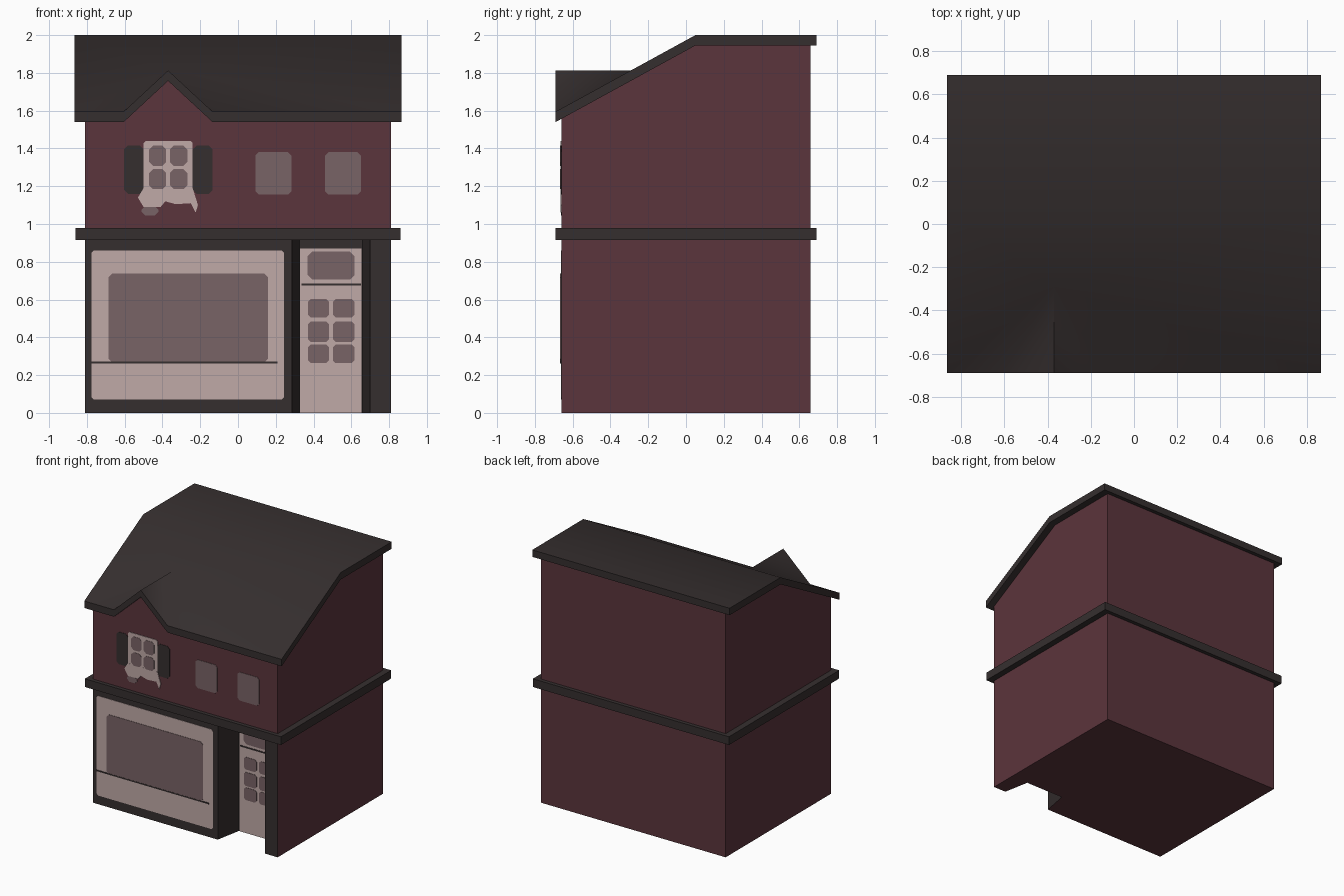
import bpy, bmesh, math
from mathutils import Vector

if "Cube" in bpy.data.objects:
    bpy.data.objects.remove(bpy.data.objects["Cube"])


def material(name, rgb):
    m = bpy.data.materials.new(name)
    m.diffuse_color = (*rgb, 1)
    m.use_nodes = True
    m.node_tree.nodes["Principled BSDF"].inputs["Base Color"].default_value = m.diffuse_color
    return m


RED = material("wine red wall", (0.105, 0.035, 0.045))
DARK = material("charcoal trim", (0.036, 0.028, 0.028))
PINK = material("pale pink paint", (0.53, 0.40, 0.39))
GLASS = material("mauve glass", (0.19, 0.127, 0.132))


def solid(name, verts, faces, push, *mats):
    """Extrude a sheet of faces along a vector into a closed solid."""
    bm = bmesh.new()
    vs = [bm.verts.new(v) for v in verts]
    fs = [bm.faces.new([vs[i] for i in f]) for f in faces]
    out = bmesh.ops.extrude_face_region(bm, geom=fs, use_keep_orig=True)
    moved = [g for g in out["geom"] if isinstance(g, bmesh.types.BMVert)]
    bmesh.ops.translate(bm, verts=moved, vec=Vector(push))
    bmesh.ops.recalc_face_normals(bm, faces=bm.faces[:])
    me = bpy.data.meshes.new(name)
    bm.to_mesh(me)
    bm.free()
    for m in mats:
        me.materials.append(m)
    ob = bpy.data.objects.new(name, me)
    bpy.context.collection.objects.link(ob)
    return ob


def prism(name, verts, push, *mats):
    return solid(name, verts, [range(len(verts))], push, *mats)


def plate(name, x0, x1, z0, z1, mat, y=-0.66, layer=1, r=0.012):
    """Thin painted panel with clipped corners on a front-facing wall."""
    pts = [(x0 + r, z0), (x1 - r, z0), (x1, z0 + r), (x1, z1 - r),
           (x1 - r, z1), (x0 + r, z1), (x0, z1 - r), (x0, z0 + r)]
    if r == 0:
        pts = [(x0, z0), (x1, z0), (x1, z1), (x0, z1)]
    return prism(name, [(x, y, z) for x, z in pts], (0, -0.003 * layer, 0), mat)


WX, WY = 0.81, 0.66          # wall half sizes
RX, RY = 0.865, 0.69         # roof half sizes
DOOR_Y = -0.45
THICK = 0.055

# Ground floor with the tapered door recess; shopfront faces are charcoal
plan = [(-WX, -WY), (0.285, -WY), (0.325, DOOR_Y), (0.66, DOOR_Y),
        (0.70, -WY), (WX, -WY), (WX, WY), (-WX, WY)]
ground = prism("ground_floor", [(x, y, 0) for x, y in plan], (0, 0, 0.93), RED, DARK)
for p in ground.data.polygons:
    if p.center.y < DOOR_Y + 0.01 and abs(p.normal.z) < 0.5:
        p.material_index = 1

# Band between the floors
prism("floor_band", [(-0.86, -RY, 0.915), (0.86, -RY, 0.915), (0.86, RY, 0.915),
                     (-0.86, RY, 0.915)], (0, 0, 0.065), DARK)


# Roof surface: front slope, flat rear part and gabled dormer
def slope_z(y):
    return 1.595 + (y + RY) * 0.405 / (0.05 + RY)


DX, DW, DZ = -0.37, 0.235, 1.813
dy = -RY + (DZ - 1.595) * (0.05 + RY) / 0.405
roof_pts = [(-RX, -RY, 1.595), (DX - DW, -RY, 1.595), (DX, -RY, DZ),
            (DX + DW, -RY, 1.595), (RX, -RY, 1.595), (DX, dy, DZ),
            (-RX, 0.05, 2), (RX, 0.05, 2), (RX, RY, 2), (-RX, RY, 2)]
roof = solid("roof", roof_pts,
             [(0, 1, 5, 6), (5, 3, 4, 7), (6, 5, 7), (1, 2, 5), (2, 3, 5), (6, 7, 8, 9)],
             (0, 0, -THICK), DARK)
bpy.context.view_layer.objects.active = roof
roof.select_set(True)
bpy.ops.object.shade_smooth_by_angle(angle=math.radians(50))

# Upper walls follow the underside of the roof
profile = [(-WY, 0.95), (WY, 0.95), (WY, 2 - THICK), (0.05, 2 - THICK),
           (-WY, slope_z(-WY) - THICK)]
prism("upper_walls", [(-WX, y, z) for y, z in profile], (2 * WX, 0, 0), RED)
prism("dormer_wall", [(DX - DW, -WY, 1.54), (DX + DW, -WY, 1.54),
                      (DX, -WY, DZ - THICK)], (0, 0.34, 0), RED)

# Shop window
plate("shop_window_frame", -0.775, 0.243, 0.07, 0.86, PINK)
plate("shop_window_glass", -0.685, 0.158, 0.265, 0.738, GLASS, layer=2, r=0.02)
plate("shop_window_sill", -0.775, 0.21, 0.262, 0.272, DARK, layer=2.5, r=0)

# Door with transom and six panes
plate("door", 0.329, 0.655, 0.0, 0.87, PINK, y=DOOR_Y, r=0)
plate("transom_glass", 0.368, 0.617, 0.705, 0.855, GLASS, y=DOOR_Y, layer=2, r=0.025)
plate("transom_bar", 0.335, 0.65, 0.674, 0.685, DARK, y=DOOR_Y, layer=2, r=0)
for z0, z1 in ((0.505, 0.603), (0.375, 0.483), (0.263, 0.362)):
    for x0, x1 in ((0.37, 0.482), (0.502, 0.617)):
        plate("door_pane", x0, x1, z0, z1, GLASS, y=DOOR_Y, layer=2, r=0.015)

# Shuttered window with panes
plate("dormer_window_frame", -0.50, -0.24, 1.16, 1.44, PINK, layer=1.5)
for side, x0, x1 in (("left", -0.603, -0.50), ("right", -0.24, -0.135)):
    plate(side + "_shutter", x0, x1, 1.16, 1.415, DARK, r=0.02)
for x0, x1 in ((-0.47, -0.38), (-0.36, -0.268)):
    for z0, z1 in ((1.308, 1.415), (1.185, 1.29)):
        plate("dormer_window_pane", x0, x1, z0, z1, GLASS, layer=2.2, r=0.02)

# Flower box spilling below the window
blooms = [(-0.50, 1.19), (-0.53, 1.14), (-0.50, 1.09), (-0.41, 1.09), (-0.385, 1.12),
          (-0.33, 1.105), (-0.25, 1.11), (-0.225, 1.06), (-0.212, 1.10), (-0.24, 1.19)]
prism("window_flowers", [(x, -WY, z) for x, z in blooms], (0, -0.0055, 0), PINK)
plate("flower_leaves", -0.51, -0.42, 1.045, 1.095, GLASS, r=0.02)

# Two small upper windows
for x in (0.187, 0.555):
    plate("small_window", x - 0.095, x + 0.095, 1.155, 1.38, GLASS, r=0.018)
